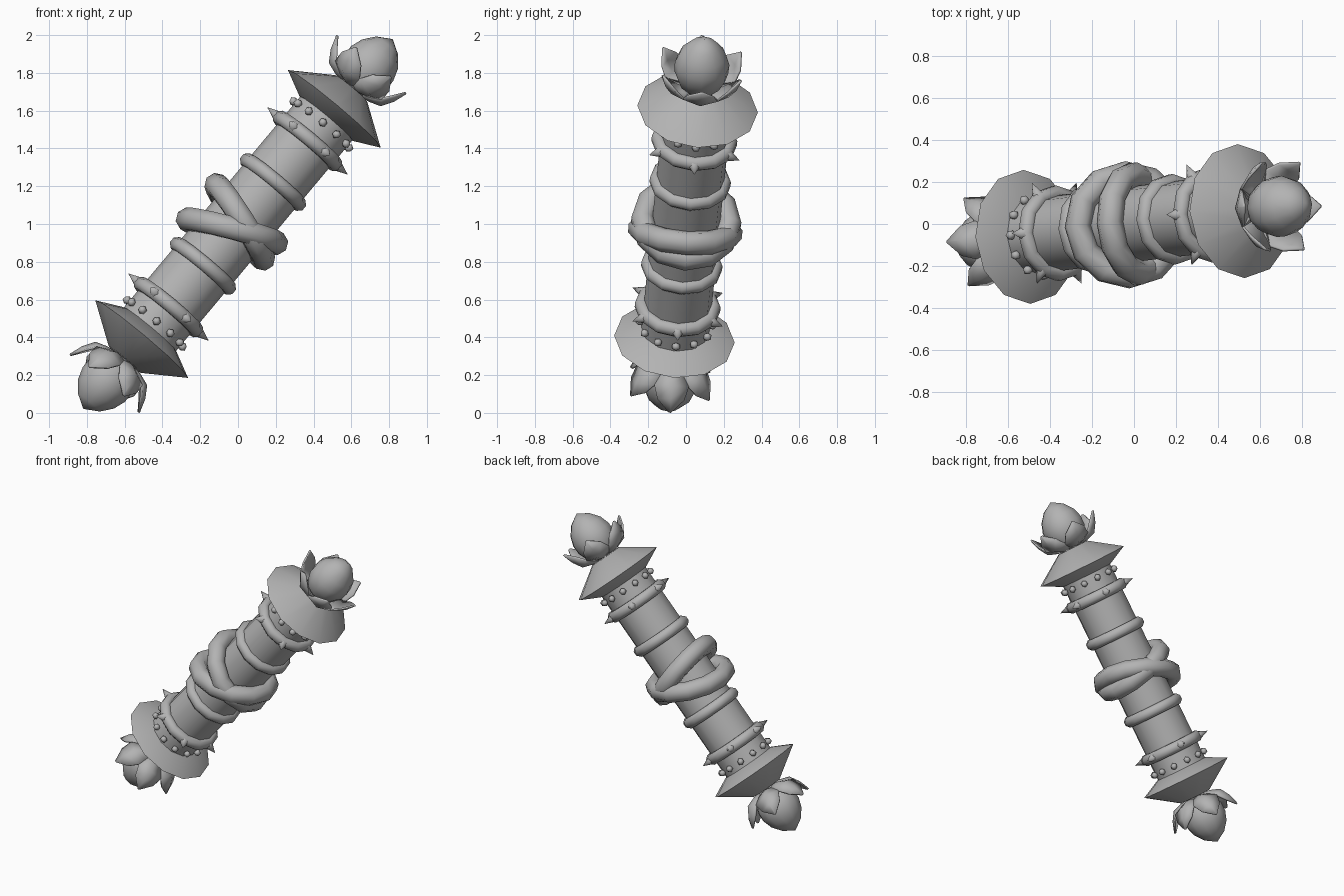
import bpy, bmesh, math
from mathutils import Matrix, Vector

if "Cube" in bpy.data.objects:
    bpy.data.objects.remove(bpy.data.objects["Cube"])

grey = bpy.data.materials.new("stone_grey")
grey.diffuse_color = (0.45, 0.45, 0.45, 1)
grey.use_nodes = True
grey.node_tree.nodes["Principled BSDF"].inputs["Base Color"].default_value = grey.diffuse_color

# Leaning frame: local z runs along the shaft, centred at (0, 0, 1)
Z = Vector((0.64, 0.077, 0.765)).normalized()
Y = Z.cross(Vector((-0.767, 0, 0.6415))).normalized()
X = Y.cross(Z)
FRAME = Matrix.Translation((0, 0, 1)) @ Matrix((X, Y, Z)).transposed().to_4x4()
ENDS = {"upper": Matrix(), "lower": Matrix.Rotation(math.pi, 4, 'Y')}


def finish(name, bm, local=Matrix(), angle=50):
    bmesh.ops.recalc_face_normals(bm, faces=bm.faces)
    mesh = bpy.data.meshes.new(name)
    bm.to_mesh(mesh)
    bm.free()
    mesh.materials.append(grey)
    ob = bpy.data.objects.new(name, mesh)
    bpy.context.collection.objects.link(ob)
    ob.matrix_world = FRAME @ local
    bpy.ops.object.select_all(action='DESELECT')
    ob.select_set(True)
    bpy.context.view_layer.objects.active = ob
    bpy.ops.object.shade_smooth_by_angle(angle=math.radians(angle))
    return ob


def lathe(profile, sides=12, closed=False):
    """Spin (radius, height) points round local z."""
    bm = bmesh.new()
    pts = [bm.verts.new((r, 0, h)) for r, h in profile]
    edges = [bm.edges.new(p) for p in zip(pts, pts[1:])]
    if closed:
        edges.append(bm.edges.new((pts[-1], pts[0])))
    bmesh.ops.spin(bm, geom=pts + edges, cent=(0, 0, 0), axis=(0, 0, 1),
                   angle=math.tau, steps=sides, use_merge=True)
    bmesh.ops.remove_doubles(bm, verts=bm.verts, dist=1e-4)
    return bm


def torus(major, minor, z=0, sides=12, minor_sides=8):
    ring = [(major + minor * math.cos(math.tau * (i + .5) / minor_sides),
             z + minor * math.sin(math.tau * (i + .5) / minor_sides))
            for i in range(minor_sides)]
    return lathe(ring, sides, True)


# Shaft
finish("shaft", lathe([(0, -.76), (.18, -.76), (.18, .76), (0, .76)]))

# Two big tilted rings crossing at the middle
for name, z, slope, major in (("middle_ring_a", .015, .32, .232),
                              ("middle_ring_b", -.05, -.47, .243)):
    tilt = Matrix.Translation((0, 0, z)) @ Matrix.Rotation(-math.atan(slope), 4, 'Y')
    finish(name, torus(major, .064), tilt)

for end, turn in ENDS.items():
    # Collar, spiked ring and flared rim
    finish(end + "_collar", torus(.178, .04, .29), turn)
    finish(end + "_spiked_ring", torus(.19, .04, .575), turn)
    finish(end + "_flared_rim",
           lathe([(0, .73), (.185, .73), (.32, .797), (.11, .938), (0, .945)]), turn, 40)

    # Six spikes round the ring
    bm = bmesh.new()
    for i in range(6):
        m = (Matrix.Rotation(i * math.tau / 6, 4, 'Z') @ Matrix.Translation((.245, 0, .575))
             @ Matrix.Rotation(math.pi / 2, 4, 'Y'))
        bmesh.ops.create_cone(bm, cap_ends=True, segments=6, radius1=.03,
                              radius2=0, depth=.066, matrix=m)
    finish(end + "_spikes", bm, turn, 65)

    # Twelve round studs
    bm = bmesh.new()
    for i in range(12):
        m = Matrix.Rotation(i * math.tau / 12, 4, 'Z') @ Matrix.Translation((.192, 0, .688))
        bmesh.ops.create_icosphere(bm, subdivisions=1, radius=.024, matrix=m)
    finish(end + "_studs", bm, turn)

    # Flower bud
    finish(end + "_bud", lathe([(0, .93), (.06, .93), (.115, .98), (.143, 1.05), (.145, 1.11),
                                (.123, 1.175), (.075, 1.235), (0, 1.28)]), turn)

    # Six cupped petals: rows of (radius, height, half width)
    rows = [(.03, .94, .025), (.11, .948, .07), (.175, .97, .09),
            (.212, 1.03, .07), (.237, 1.105, .004)]
    bm = bmesh.new()
    for i in range(6):
        spin = Matrix.Rotation(i * math.tau / 6, 4, 'Z')
        grid = [[bm.verts.new(spin @ Vector((r - abs(k) * w * .2, k * w, h + abs(k) * w * .25)))
                 for k in (-1, 0, 1)] for r, h, w in rows]
        for a, b in zip(grid, grid[1:]):
            for k in (0, 1):
                bm.faces.new((a[k], a[k + 1], b[k + 1], b[k]))
    petals = finish(end + "_petals", bm, turn)
    thick = petals.modifiers.new("thickness", 'SOLIDIFY')
    thick.thickness = .012
    thick.offset = 0
